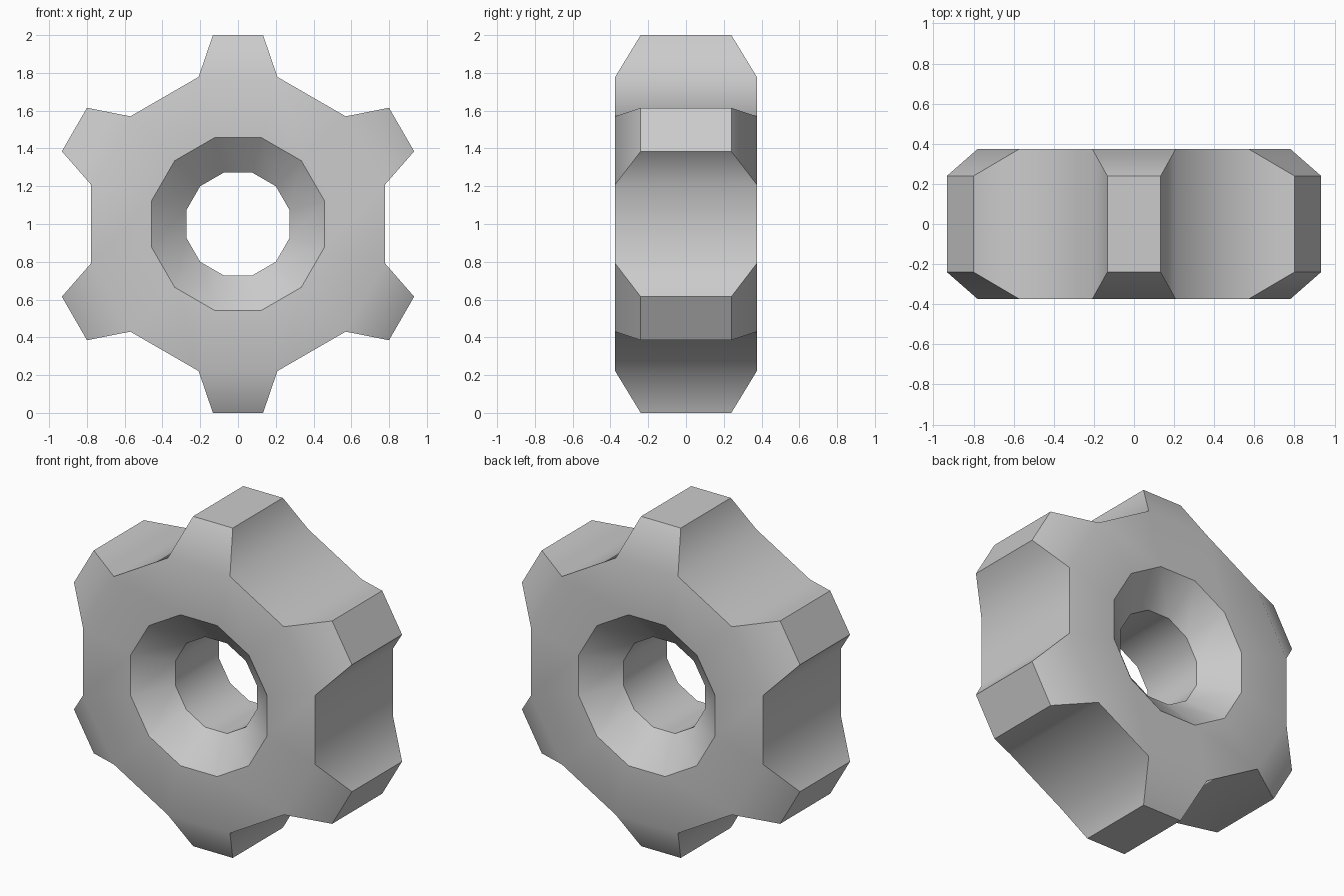
import bpy, bmesh
from math import radians, sin, cos
from mathutils import Vector

if "Cube" in bpy.data.objects:
    bpy.data.objects.remove(bpy.data.objects["Cube"])

SIDES = 12
CENTRE = Vector((0, 0, 1))
# Closed cross-section as (radius, y): bore, countersink, face, rim, and back again
PROFILE = [(0.283, -0.21), (0.474, -0.375), (0.806, -0.375),
           (0.806, 0.375), (0.474, 0.375), (0.283, 0.21)]
TIP_RADIUS, TIP_HALF_WIDTH, TIP_HALF_DEPTH = 1.0, 0.133, 0.24

bm = bmesh.new()

# Ring body: the profile revolved in twelve flat sectors
rings = []
for k in range(SIDES):
    a = radians(15 + 30 * k)
    rings.append([bm.verts.new(CENTRE + Vector((r * cos(a), y, r * sin(a))))
                  for r, y in PROFILE])
n = len(PROFILE)
tooth_bases = []
for k in range(SIDES):
    p, q = rings[k], rings[(k + 1) % SIDES]
    for j in range(n):
        face = bm.faces.new((p[j], p[(j + 1) % n], q[(j + 1) % n], q[j]))
        if j == 2 and k % 2 == 0:
            tooth_bases.append((face, radians(30 + 30 * k)))

# Teeth: every second rim face extruded and tapered to a smaller tip
for face, a in tooth_bases:
    out, side = Vector((cos(a), 0, sin(a))), Vector((-sin(a), 0, cos(a)))
    tip = bmesh.ops.extrude_discrete_faces(bm, faces=[face])["faces"][0]
    for v in tip.verts:
        d = v.co - CENTRE
        w = TIP_HALF_WIDTH if d.dot(side) > 0 else -TIP_HALF_WIDTH
        y = TIP_HALF_DEPTH if d.y > 0 else -TIP_HALF_DEPTH
        v.co = CENTRE + out * TIP_RADIUS + side * w + Vector((0, y, 0))

bmesh.ops.recalc_face_normals(bm, faces=bm.faces[:])

# Smooth shading with crisp corners and crisp hole rims
for f in bm.faces:
    f.smooth = True
for e in bm.edges:
    in_hole = all((v.co - CENTRE).xz.length < 0.5 for v in e.verts)
    limit = 35 if in_hole else 45
    e.smooth = e.calc_face_angle(0) < radians(limit)

mesh = bpy.data.meshes.new("gear_wheel")
bm.to_mesh(mesh)
bm.free()
gear = bpy.data.objects.new("gear_wheel", mesh)
bpy.context.collection.objects.link(gear)
